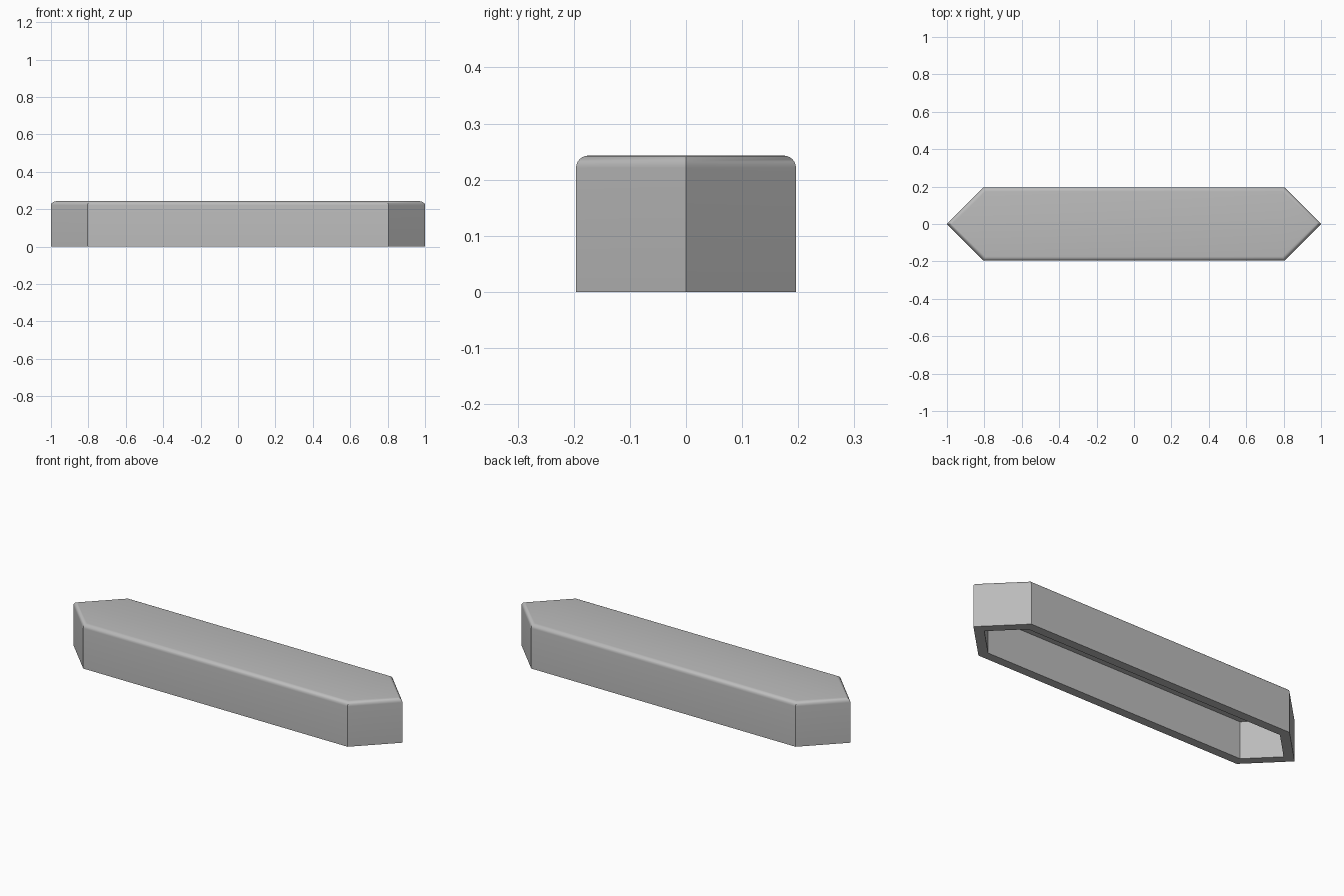
import bpy, bmesh, math

cube = bpy.data.objects.get("Cube")
if cube:
    bpy.data.objects.remove(cube)

HALF_WIDTH, HEIGHT = 0.196, 0.243
WALL, DEPTH, ROUND, STEPS = 0.048, 0.203, 0.022, 6

# Material
grey = bpy.data.materials.new("light grey")
grey.use_nodes = True
colour = (0.5, 0.5, 0.5, 1)
grey.diffuse_color = colour
grey.node_tree.nodes["Principled BSDF"].inputs["Base Color"].default_value = colour


def hexagon(bm, inset, z):
    """Ring of the long pointed outline, moved inward evenly by inset."""
    y = HALF_WIDTH - inset
    tip = 1 - inset * math.sqrt(2)
    x = tip - y
    points = [(tip, 0), (x, y), (-x, y), (-tip, 0), (-x, -y), (x, -y)]
    return [bm.verts.new((px, py, z)) for px, py in points]


# Section from the hollow's ceiling, round the rim and up to the rounded top
section = [(WALL, DEPTH), (WALL, 0), (0, 0)]
for i in range(STEPS + 1):
    a = math.pi / 2 * i / STEPS
    section.append((ROUND * (1 - math.cos(a)), HEIGHT - ROUND * (1 - math.sin(a))))

bm = bmesh.new()
rings = [hexagon(bm, inset, z) for inset, z in section]
for low, high in zip(rings, rings[1:]):
    for i in range(6):
        j = (i + 1) % 6
        bm.faces.new((low[i], low[j], high[j], high[i]))
bm.faces.new(rings[-1])
bm.faces.new(rings[0][::-1])
bmesh.ops.recalc_face_normals(bm, faces=bm.faces)

mesh = bpy.data.meshes.new("pointed_tile")
bm.to_mesh(mesh)
bm.free()
mesh.materials.append(grey)
tile = bpy.data.objects.new("pointed_tile", mesh)
bpy.context.collection.objects.link(tile)

# Smooth rounded edge with crisp corners
bpy.ops.object.select_all(action="DESELECT")
tile.select_set(True)
bpy.context.view_layer.objects.active = tile
bpy.ops.object.shade_smooth_by_angle(angle=math.radians(30))
